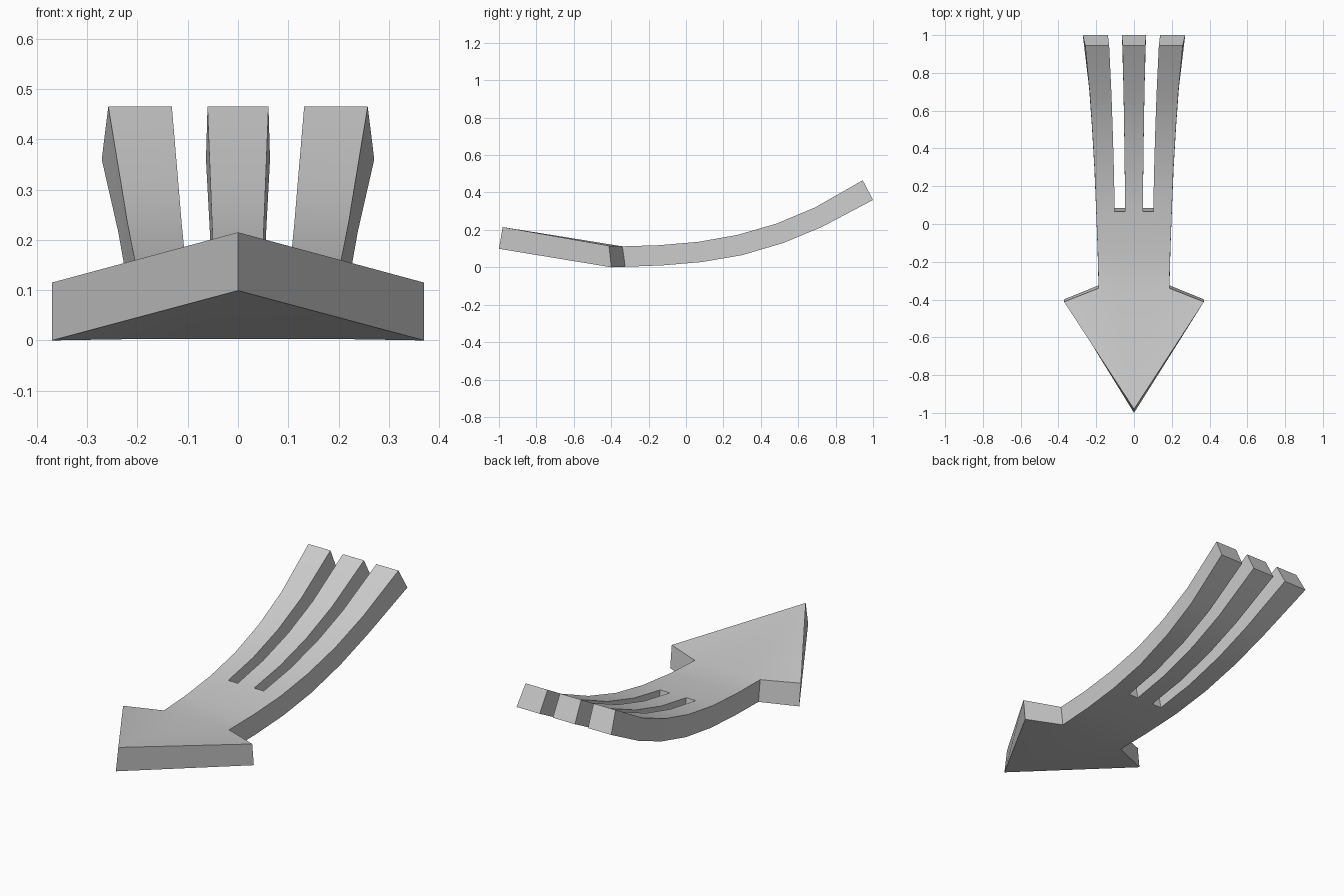
import bpy, bmesh

if "Cube" in bpy.data.objects:
    bpy.data.objects.remove(bpy.data.objects["Cube"])

# Shaft stations: top y, top z, bottom y, bottom z, top half width, bottom half width
STATIONS = [
    (-0.34, 0.112, -0.325, 0.003, 0.187, 0.188),
    (-0.145, 0.118, -0.13, 0.010, 0.192, 0.193),
    (0.065, 0.136, 0.085, 0.028, 0.200, 0.201),
    (0.275, 0.173, 0.30, 0.065, 0.208, 0.210),
    (0.485, 0.234, 0.52, 0.130, 0.220, 0.223),
    (0.69, 0.320, 0.725, 0.215, 0.234, 0.238),
    (0.945, 0.465, 1.0, 0.360, 0.258, 0.271),
]
# Prong edges as fractions of the half width
COLUMNS = [-1, -0.51, -0.235, 0.235, 0.51, 1]
SLOT_START = 2

bm = bmesh.new()
top, bottom = {}, {}


def add_pair(key, t, b):
    top[key] = bm.verts.new(t)
    bottom[key] = bm.verts.new(b)


for i, (yt, zt, yb, zb, wt, wb) in enumerate(STATIONS):
    for j, f in enumerate(COLUMNS):
        add_pair((i, j), (f * wt, yt, zt), (f * wb, yb, zb))

# Arrow head corners
add_pair("tip", (0, -0.98, 0.215), (0, -1.0, 0.099))
for name, s in (("left", -1), ("right", 1)):
    add_pair(name, (s * 0.37, -0.412, 0.115), (s * 0.37, -0.399, 0.0))

# Plan layout: head fan, then shaft cells without the two slots
cells = [("tip", "right", (0, 5)), ("tip", (0, 0), "left")]
cells += [("tip", (0, j + 1), (0, j)) for j in range(5)]
for i in range(len(STATIONS) - 1):
    for j in range(5):
        if i < SLOT_START or j % 2 == 0:
            cells.append(((i, j), (i, j + 1), (i + 1, j + 1), (i + 1, j)))

# Top and bottom skins, with walls along every open edge
edges = {(c[k], c[(k + 1) % len(c)]) for c in cells for k in range(len(c))}
for c in cells:
    bm.faces.new([top[k] for k in c])
    bm.faces.new([bottom[k] for k in reversed(c)])
for a, b in edges:
    if (b, a) not in edges:
        bm.faces.new((bottom[a], bottom[b], top[b], top[a]))
bmesh.ops.recalc_face_normals(bm, faces=bm.faces)

mesh = bpy.data.meshes.new("split_tail_arrow")
bm.to_mesh(mesh)
bm.free()
arrow = bpy.data.objects.new("split_tail_arrow", mesh)
bpy.context.collection.objects.link(arrow)

grey = bpy.data.materials.new("light grey")
grey.diffuse_color = (0.6, 0.6, 0.6, 1)
grey.use_nodes = True
grey.node_tree.nodes["Principled BSDF"].inputs["Base Color"].default_value = grey.diffuse_color
mesh.materials.append(grey)

arrow.select_set(True)
bpy.context.view_layer.objects.active = arrow
bpy.ops.object.shade_smooth_by_angle(angle=0.52)
